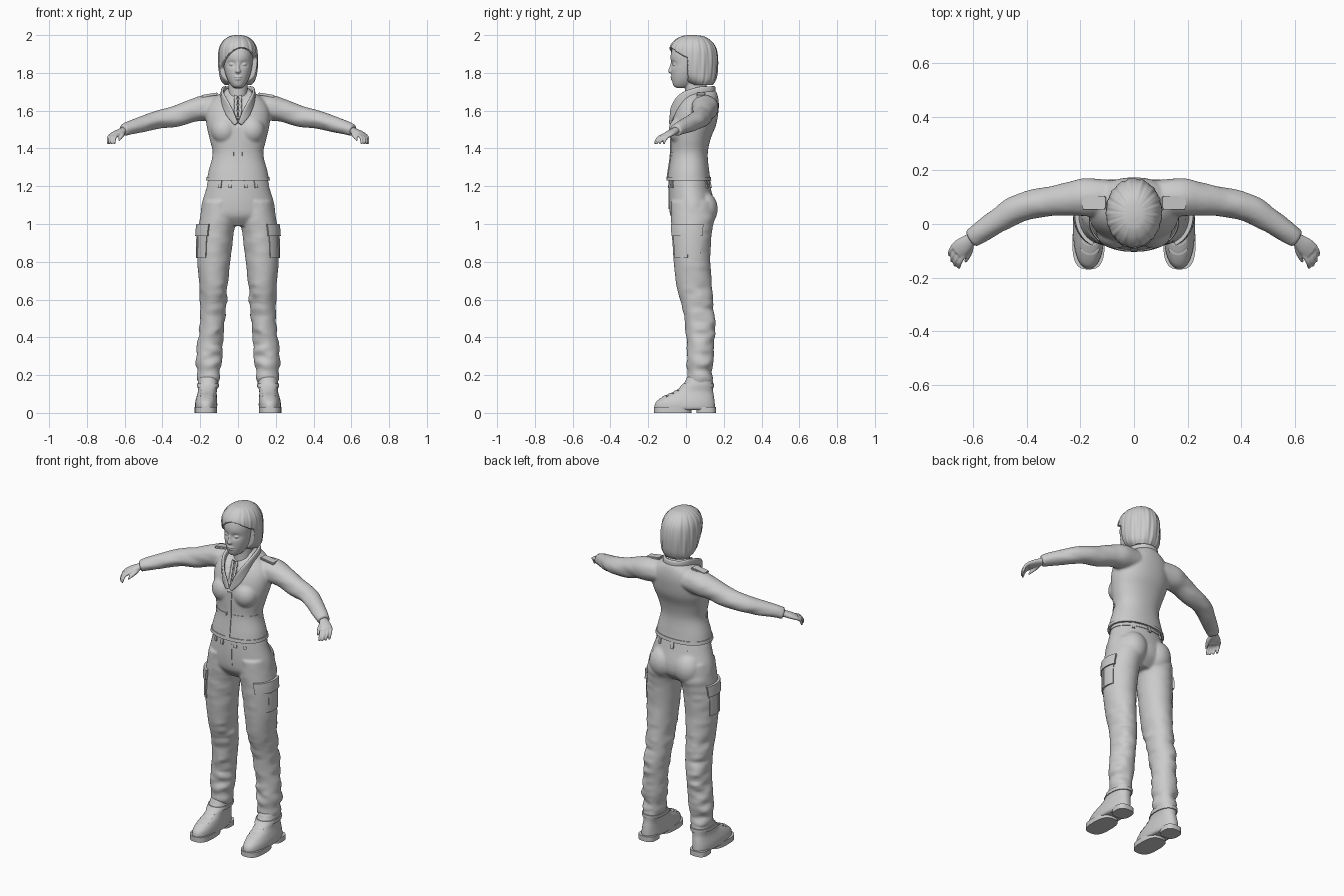
import bpy, bmesh, math
from mathutils import Vector, Matrix, noise

if "Cube" in bpy.data.objects:
    bpy.data.objects.remove(bpy.data.objects["Cube"])

grey = bpy.data.materials.new("plain grey")
grey.use_nodes = True
grey.diffuse_color = (0.6, 0.6, 0.6, 1)
grey.node_tree.nodes["Principled BSDF"].inputs["Base Color"].default_value = grey.diffuse_color

BOTH = (1, -1)


# --- helpers; lengths are in hundredths of a unit until finish() ---
def level(rows):
    """Rows of x centre, front y, back y, z, half width -> centre and two radii."""
    return [(x, (f + b) / 2, z, w, (b - f) / 2) for x, f, b, z, w in rows]


def sample(secs, t):
    """Smooth curve through the sections."""
    last = len(secs) - 1
    i = max(0, min(int(t), last - 1))
    u = t - i
    p, q, r, s = (secs[max(0, min(k, last))] for k in range(i - 1, i + 3))
    return [b + u / 2 * (c - a + u * (2 * a - 5 * b + 4 * c - d + u * (3 * (b - c) + d - a)))
            for a, b, c, d in zip(p, q, r, s)]


def point(secs, t, angle, power=2.0, flat=True, grow=0):
    x, y, z, ra, rb = sample(secs, t)
    side, up = Vector((1, 0, 0)), Vector((0, 1, 0))
    if not flat:
        step = 0.05
        last = len(secs) - 1
        a, b = (Vector(sample(secs, max(0, min(t + d, last)))[:3]) for d in (-step, step))
        heading = (b - a).normalized()
        side = heading.cross((0, 0, 1)).normalized()
        up = side.cross(heading)
    c, s = math.cos(angle), math.sin(angle)
    c, s = (math.copysign(abs(v) ** (2 / power), v) for v in (c, s))
    return Vector((x, y, z)) + side * c * (ra + grow) + up * s * (rb + grow)


def loft(bm, secs, sides=(1,), flat=True, power=2.0, tweak=None, n=32, steps=6):
    for sign in sides:
        rings = []
        for i in range((len(secs) - 1) * steps + 1):
            ring = []
            for j in range(n):
                p = point(secs, i / steps, math.tau * j / n, power, flat)
                p = tweak(p) if tweak else p
                ring.append(bm.verts.new((p.x * sign, p.y, p.z)))
            rings.append(ring)
        for lo, hi in zip(rings, rings[1:]):
            for j in range(n):
                bm.faces.new((lo[j - 1], lo[j], hi[j], hi[j - 1]))
        bm.faces.new(rings[0])
        bm.faces.new(rings[-1])


def ball(bm, centre, size, sides=BOTH):
    for sign in sides:
        place = Matrix.Translation((centre[0] * sign, centre[1], centre[2])) @ Matrix.Diagonal((*size, 1))
        bmesh.ops.create_uvsphere(bm, u_segments=24, v_segments=16, radius=1, matrix=place)


def at_height(secs, z):
    for i, (a, b) in enumerate(zip(secs, secs[1:])):
        if min(a[2], b[2]) <= z <= max(a[2], b[2]):
            return i + (z - a[2]) / (b[2] - a[2])
    return 0


def panel(bm, secs, low, high, start, end, grow, sides=(1,), power=2.0):
    """Solid patch lying on a level loft, between two heights and two angles."""
    rows, cols = 5, max(3, int((end - start) / 6))
    for sign in sides:
        def layer(g):
            grid = []
            for i in range(rows + 1):
                t = at_height(secs, low + (high - low) * i / rows)
                pts = [point(secs, t, math.radians(start + (end - start) * j / cols), power, True, g)
                       for j in range(cols + 1)]
                grid.append([bm.verts.new((p.x * sign, p.y, p.z)) for p in pts])
            for lo, hi in zip(grid, grid[1:]):
                for j in range(cols):
                    bm.faces.new((lo[j], lo[j + 1], hi[j + 1], hi[j]))
            return grid[0] + [r[-1] for r in grid[1:]] + grid[-1][-2::-1] + [r[0] for r in grid[-2:0:-1]]
        outer, inner = layer(grow), layer(-0.6)
        for k in range(len(outer)):
            bm.faces.new((outer[k - 1], outer[k], inner[k], inner[k - 1]))


def finish(bm, name, voxel=0.0, relax=2):
    bmesh.ops.scale(bm, vec=(0.01, 0.01, 0.01), verts=bm.verts)
    bmesh.ops.recalc_face_normals(bm, faces=bm.faces)
    mesh = bpy.data.meshes.new(name)
    bm.to_mesh(mesh)
    bm.free()
    mesh.materials.append(grey)
    obj = bpy.data.objects.new(name, mesh)
    bpy.context.collection.objects.link(obj)
    bpy.ops.object.select_all(action="DESELECT")
    obj.select_set(True)
    bpy.context.view_layer.objects.active = obj
    bpy.ops.object.shade_smooth_by_angle(angle=math.radians(50))
    if voxel:
        fuse = obj.modifiers.new("fuse", "REMESH")
        fuse.mode, fuse.voxel_size, fuse.use_smooth_shade = "VOXEL", voxel, True
        soft = obj.modifiers.new("soften", "SMOOTH")
        soft.factor, soft.iterations = 0.5, relax


def folds(p, amount=0.45):
    push = noise.noise(Vector((p.x * 0.12, p.y * 0.12, p.z * 0.3)))
    return p + Vector((push, push, 0)) * amount


def ease(v):
    v = max(0, min(1, v))
    return v * v * (3 - 2 * v)


# --- jacket with sleeves ---
torso = level([(0, -10, 13, 123, 16.5), (0, -9.3, 12.3, 128, 15.6), (0, -8, 11.5, 137, 13.4),
               (0, -8, 13, 145, 15), (0, -7.7, 15.8, 152, 16.6), (0, -6.5, 17, 158, 17),
               (0, -4.5, 17.4, 163, 15.8), (0, -2, 17, 167, 12.5), (0, 1, 16, 170, 7.8),
               (0, 3, 14, 172, 5.5)])
arm = [(9, 10, 162, 6.5, 6), (17, 10, 161.5, 7.1, 6.8), (24, 9.3, 160, 6.3, 6), (33, 8.2, 157, 5.6, 5.6),
       (42, 6.3, 155.3, 5.2, 4.8), (50, 2, 153, 4.7, 4.3), (57, -2.8, 151, 4, 3.6), (61, -5.5, 149.5, 3.6, 3.1)]


def open_neck(p):
    inside = ease((p.z - 152) * 0.4 - abs(p.x) + 0.5) * ease(3 - p.y)
    return p + Vector((0, 1.5 * inside, 0))


bm = bmesh.new()
loft(bm, torso, tweak=open_neck, n=64, power=2.2)
loft(bm, arm, BOTH, flat=False, tweak=folds)
ball(bm, (7.2, -2.6, 149.5), (7, 6.6, 7.5))
finish(bm, "jacket", 0.008)

bm = bmesh.new()
panel(bm, torso, 123, 125.5, 0, 360, 0.4, power=2.2)
panel(bm, torso, 125, 151, -94, -86, 0.5, power=2.2)
panel(bm, torso, 136, 138, -170, -98, 0.3, BOTH, power=2.2)
finish(bm, "jacket_trim")

bm = bmesh.new()
half = [(1, -8.3, 153, 0.7, 1.2), (5, -6.5, 160, 0.8, 2.6), (8, -1.5, 166.5, 0.9, 2.9),
        (7.8, 7, 170, 0.9, 2.6), (5, 13, 170.6, 0.9, 2.3)]
middle = [(0, 14.8, 170.8, 0.9, 2.2)]
loft(bm, half + middle + [(-s[0], *s[1:]) for s in half[::-1]], flat=False, power=3)
finish(bm, "collar")

bm = bmesh.new()
for sign in BOTH:
    place = Matrix.Translation((15 * sign, 8, 168.3)) @ Matrix.Rotation(sign * 0.16, 4, "Y")
    bmesh.ops.create_cube(bm, size=1, matrix=place @ Matrix.Diagonal((9, 5, 1.3, 1)))
bmesh.ops.bevel(bm, geom=bm.edges[:], offset=0.4, segments=2, affect="EDGES")
finish(bm, "shoulder_straps")

# --- shirt ruffle showing in the open neck ---
bm = bmesh.new()
ruffle = [(0.9 + 0.5 * (k % 2), -6.8 + 0.5 * k, 155 + 1.6 * k, 0.8, 1) for k in range(9)]
loft(bm, ruffle, BOTH, flat=False, n=12)
finish(bm, "shirt_ruffle")

# --- trousers ---
hips = level([(0, -8.5, 11.5, 125, 15), (0, -9, 13.3, 118, 17), (0, -9, 15.3, 110, 19.3),
              (0, -8, 14.5, 104, 19), (0, -4, 10, 99, 12)])
leg = level([(9.5, -8, 14, 112, 9), (10.3, -8, 15.2, 104, 9.8), (11.8, -7.5, 13.6, 95, 9.5),
             (12.8, -6.5, 13, 80, 8.7), (12.9, -5, 14, 66, 7.4), (13.1, -2.5, 14.6, 58, 7.1),
             (13.8, -0.5, 15.4, 48, 6.8), (14.8, 0.5, 15, 36, 6.7), (15.3, 0.3, 14.7, 28, 6.9),
             (15.5, 0.8, 14, 22, 5.8), (15.6, 0.6, 14.2, 18, 5.7), (15.8, 1.5, 14, 15, 5.2)])
bm = bmesh.new()
loft(bm, hips, n=48)
loft(bm, leg, BOTH, tweak=lambda p: folds(p, 0.9 if p.z < 70 else 0.3))
ball(bm, (8.3, 9.8, 108), (7.8, 7, 9))
finish(bm, "trousers", 0.008)

bm = bmesh.new()
panel(bm, hips, 120.5, 124.5, 0, 360, 0.3)
for angle in (-125, -105, -75, -55, 55, 90, 125):
    panel(bm, hips, 119, 124.5, angle - 3, angle + 3, 0.8)
panel(bm, hips, 108, 121, -92, -83, 0.3)
finish(bm, "waistband")

bm = bmesh.new()
panel(bm, leg, 82, 97, -62, 25, 0.6, BOTH)
panel(bm, leg, 93.5, 99.5, -66, 29, 1.3, BOTH)
panel(bm, leg, 82, 93, -24, -12, 0.9, BOTH)
finish(bm, "cargo_pockets")

# --- boots ---
boot = level([(16.8, -16.3, 15, 1.5, 5.4), (16.9, -16.8, 15.4, 3, 5.9), (16.8, -15.8, 15.2, 6, 5.8),
              (16.5, -11.5, 14.8, 9, 5.3), (16.2, -6, 14.4, 11.5, 5), (15.9, -1.5, 14.4, 15, 5.4),
              (15.7, 0.5, 14, 19, 5)])
bm = bmesh.new()
loft(bm, boot, BOTH, power=2.3)
finish(bm, "boots", 0.007)

bm = bmesh.new()
for front, back, width in ((-17, 3, 6), (5.5, 16, 5.2)):
    tread = level([(17, front, back, z, width) for z in (0, 1.5, 3)])
    loft(bm, tread, BOTH, power=2.8, steps=2)
panel(bm, boot, 13.5, 15.5, 0, 360, 0.5, BOTH, power=2.3)
for z in (8.5, 10, 11.5):
    panel(bm, boot, z, z + 0.7, -125, -55, 0.4, BOTH, power=2.3)
finish(bm, "soles_and_laces")

# --- hands ---
bm = bmesh.new()
loft(bm, [(58, -3.2, 150.5, 2.3, 2), (61, -5.8, 149.3, 2.5, 1.8), (64, -8.3, 148, 3.3, 1.6),
          (66.3, -10.4, 146.8, 3.3, 1.3)], BOTH, flat=False)
for k, reach in enumerate((5.3, 5.8, 5.4, 4.3)):
    across = (k - 1.5) * 1.25
    x, y = 65.3 + across, -9.7 + across
    finger = [(x, y, 147.2, 0.9, 0.9), (x + reach * 0.3, y - reach * 0.5, 146, 0.85, 0.85),
              (x + reach * 0.38, y - reach * 0.8, 144, 0.75, 0.75),
              (x + reach * 0.36, y - reach * 0.9, 142.3, 0.5, 0.5)]
    loft(bm, finger, BOTH, flat=False, n=12)
loft(bm, [(61, -7, 148.5, 1.2, 1.2), (61.3, -10.2, 147, 1.1, 1.1), (62.5, -13, 145.2, 0.8, 0.8),
          (63, -14.2, 144.2, 0.4, 0.4)], BOTH, flat=False, n=12)
finish(bm, "hands", 0.004)

# --- head: face, features and neck ---
face = level([(0, -5, 0, 172, 2), (0, -6.6, 3, 173.2, 3.5), (0, -7.4, 6, 176, 5.3),
              (0, -7.8, 9, 180, 6.8), (0, -8, 12, 185, 7.7), (0, -8, 13, 190, 8),
              (0, -6, 12, 195, 7), (0, -1, 8, 198, 4)])


def sockets(p):
    reach = ((abs(p.x) - 3.2) / 2.2) ** 2 + ((p.z - 184.6) / 1.6) ** 2
    return p + Vector((0, 1.1 * math.exp(-reach), 0)) if p.y < 0 else p


bm = bmesh.new()
loft(bm, face, tweak=sockets, n=64, power=2.15, steps=8)
loft(bm, level([(0, -1, 12, 158, 6), (0, -0.5, 11, 167, 5.2), (0, -0.5, 11, 178, 5.2)]))
loft(bm, level([(0, -8.6, -6, 179.8, 1), (0, -9.5, -6, 180.8, 1.5), (0, -8.8, -6, 183, 0.9),
                (0, -7.6, -6, 186.5, 0.8)]), n=16)
ball(bm, (3.1, -6, 184.5), (1.5, 1.2, 0.8))
ball(bm, (0, -7.4, 177.9), (2.2, 0.9, 0.5), (1,))
ball(bm, (0, -7.2, 176.7), (1.8, 0.9, 0.6), (1,))
finish(bm, "head", 0.004, 1)

# --- bobbed hair, swept from a side parting ---
shell = level([(0, 3, 14, 173.5, 7), (0, -1, 15.6, 176, 9), (0, -5, 16.6, 180, 10),
               (0, -8.3, 17, 187, 10.5), (0, -8.7, 16, 193, 9.9), (0, -6.3, 13.3, 197, 7.8),
               (0, -2.5, 9.5, 199.3, 4.6), (0, 1.5, 5, 200, 1.5)])


def strands(p):
    centre = Vector((0, 4, p.z))
    turn = math.atan2(p.x, p.y - 4)
    ripple = 0.012 * math.sin(turn * 17 + p.z * 0.15) + 0.008 * math.sin(turn * 31)
    hairline = 193.5 - 0.08 * (p.x - 2) ** 2
    window = ease((hairline - p.z) / 1.2) * ease((1 - p.y) / 1.2)
    return centre + (p - centre) * (1 + ripple - 0.35 * window)


bm = bmesh.new()
loft(bm, shell, tweak=strands, n=160, steps=10)
finish(bm, "hair")
